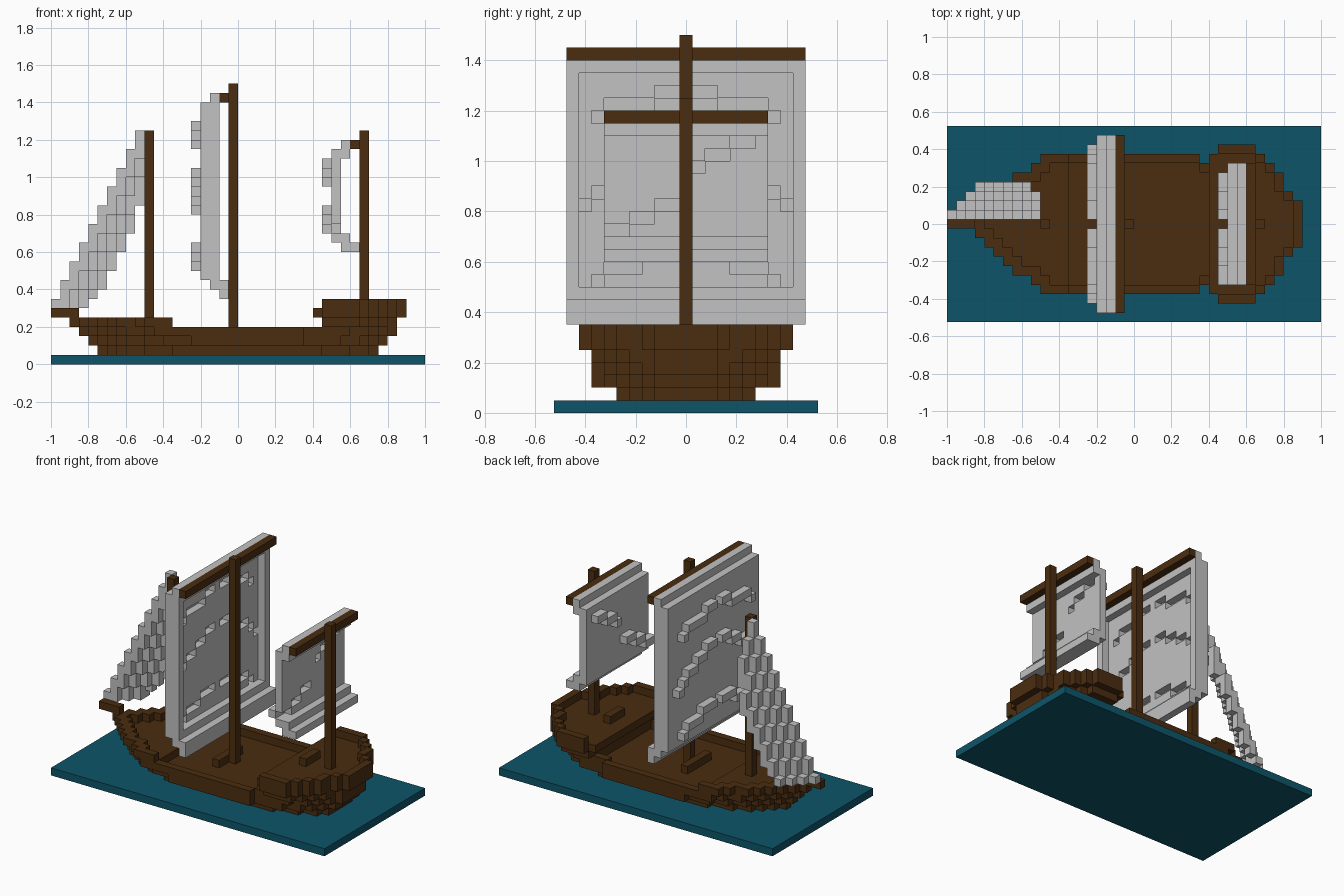
import bpy, bmesh
from mathutils import Vector

cube = bpy.data.objects.get("Cube")
if cube:
    bpy.data.objects.remove(cube, do_unlink=True)

S = 0.05  # block size; columns i from x = -1, rows j centred on y = 0, layers k from z = 0


def material(name, rgb):
    m = bpy.data.materials.new(name)
    m.use_nodes = True
    m.diffuse_color = (*rgb, 1)
    bsdf = next(n for n in m.node_tree.nodes if n.type == 'BSDF_PRINCIPLED')
    bsdf.inputs["Base Color"].default_value = (*rgb, 1)
    return m


WOOD = material("dark wood", (0.07, 0.026, 0.005))
CLOTH = material("sail cloth", (0.54, 0.54, 0.54))
WATER = material("sea teal", (0.004, 0.09, 0.14))


def block(i0, i1, j0, j1, k0, k1):
    """Cells of a box; upper ends are exclusive for i and k, inclusive for j."""
    return {(i, j, k) for i in range(i0, i1) for j in range(j0, j1 + 1) for k in range(k0, k1)}


def build(name, cells, mat):
    """Skin a set of cells with its exposed faces only."""
    bm = bmesh.new()
    verts = {}

    def vert(p):
        key = tuple(p)
        if key not in verts:
            verts[key] = bm.verts.new((-1 + p[0] * S, (p[1] - 0.5) * S, p[2] * S))
        return verts[key]

    for c in sorted(cells):
        for axis in range(3):
            u, w = [0, 0, 0], [0, 0, 0]
            u[(axis + 1) % 3] = 1
            w[(axis + 2) % 3] = 1
            u, w = Vector(u), Vector(w)
            for side in (0, 1):
                n = list(c)
                n[axis] += 2 * side - 1
                if tuple(n) in cells:
                    continue
                o = Vector(c)
                o[axis] += side
                loop = [o, o + u, o + u + w, o + w]
                if not side:
                    loop.reverse()
                bm.faces.new([vert([int(x) for x in p]) for p in loop])
    mesh = bpy.data.meshes.new(name)
    bm.to_mesh(mesh)
    bm.free()
    mesh.materials.append(mat)
    ob = bpy.data.objects.new(name, mesh)
    bpy.context.collection.objects.link(ob)
    return ob


def layer(k, start, widths):
    """One hull layer: half width in cells for each column from start."""
    return {(start + a, j, k) for a, n in enumerate(widths) for j in range(-n, n + 1)}


# Sea slab
build("sea", block(0, 40, -10, 10, 0, 1), WATER)

# Hull, layer by layer, wider toward the top
hull = layer(1, 5, [0, 1, 2, 3, 3, 4, 4, 4] + [5] * 15 + [5, 4, 4, 4, 3, 3, 2])
hull |= layer(2, 4, [0, 1, 2, 3, 4, 4, 5, 5, 6, 6, 6] + [7] * 12 + [6] * 4 + [5, 5, 4, 3, 2])
hull |= layer(3, 3, [0, 1, 2, 3, 4, 5, 5, 6] + [7] * 16 + [6] * 5 + [5, 5, 4, 3, 2])
hull |= layer(4, 2, [0, 1, 2, 3, 4, 5, 5, 6, 7, 7, 7])
hull |= layer(4, 29, [7, 7, 7, 7, 6, 5, 4, 2])
stern = [8, 8, 8, 8, 7, 6, 5, 3, 2]
hull |= layer(5, 28, [7] + stern)
hull |= layer(6, 29, stern)
# Sunken decks leave a one-block rail
hull -= layer(3, 13, [6] * 14 + [5] * 2)
hull -= layer(4, 4, [0, 1, 2, 3, 4, 4, 5, 6, 6])
hull -= layer(6, 29, [7, 7, 7, 7, 6, 5, 3, 2])
build("hull", hull, WOOD)
build("bowsprit", block(0, 3, 0, 0, 5, 6), WOOD)

# Masts, yards and deck bars
build("fore_mast", block(10, 11, 0, 0, 4, 25), WOOD)
build("main_mast", block(19, 20, 0, 0, 3, 30), WOOD)
build("stern_mast", block(33, 34, 0, 0, 6, 25), WOOD)
build("main_yard", block(18, 19, -9, 9, 28, 29), WOOD)
build("stern_yard", block(32, 33, -6, 6, 23, 24), WOOD)
build("main_deck_bar", block(18, 19, -2, 2, 3, 4), WOOD)
build("stern_deck_bar", block(30, 31, -1, 1, 6, 7), WOOD)


def push_folds(cells, i, fold):
    """Move cells of column i one step forward to raise a fold."""
    for j, k in fold:
        cells.discard((i, j, k))
        cells.add((i - 1, j, k))


# Main sail: panel, raised border, foot, and three arched folds
main = block(16, 17, -9, 9, 9, 28)
main |= block(17, 18, -9, 9, 8, 29) - block(17, 18, -8, 8, 10, 27)
main |= block(18, 19, -9, 9, 7, 9)
arches = [(10, [0, 0, 0, 0, 1, 1, 1, 2]),        # steps down from the arch top
          (16, [0, 0, 0, 1, 1, 2, 2, 3, 4]),
          (23, [0, 0, 0, 1, 1, 1, 1, 2])]
for base, drop in arches:
    push_folds(main, 16, [(s * j, base + max(drop) - drop[j])
                          for j in range(1, len(drop)) for s in (-1, 1)])
build("main_sail", main, CLOTH)

# Stern sail: panel, head, stepped foot, and two slanting folds
aft = block(30, 31, -6, 6, 13, 23)
aft |= block(31, 32, -6, 6, 22, 24) | block(31, 32, -6, 6, 12, 14)
aft |= block(32, 33, -6, 6, 12, 13)
low = [(j, 14 + (j > -5) + (j > -3)) for j in range(-6, 0)]
high = [(j, 19 + (j > 1) + (j > 3)) for j in range(1, 6)]
push_folds(aft, 30, low + high)
build("stern_sail", aft, CLOTH)

# Fore sail: each column steps outward as it goes down
fore = set()
for i in range(10):
    top = 7 + 2 * i
    for n in range(1, min(i + 1, 4) + 1):
        floor = 6 if i < 4 else 7
        j = 3 if (i == 9 and n == 4) else n
        fore |= block(i, i + 1, j, j, max(floor, top - 2 * n - (1 if i < 9 or n < 4 else 0)),
                      top - 2 * n + 2)
build("fore_sail", fore, CLOTH)
